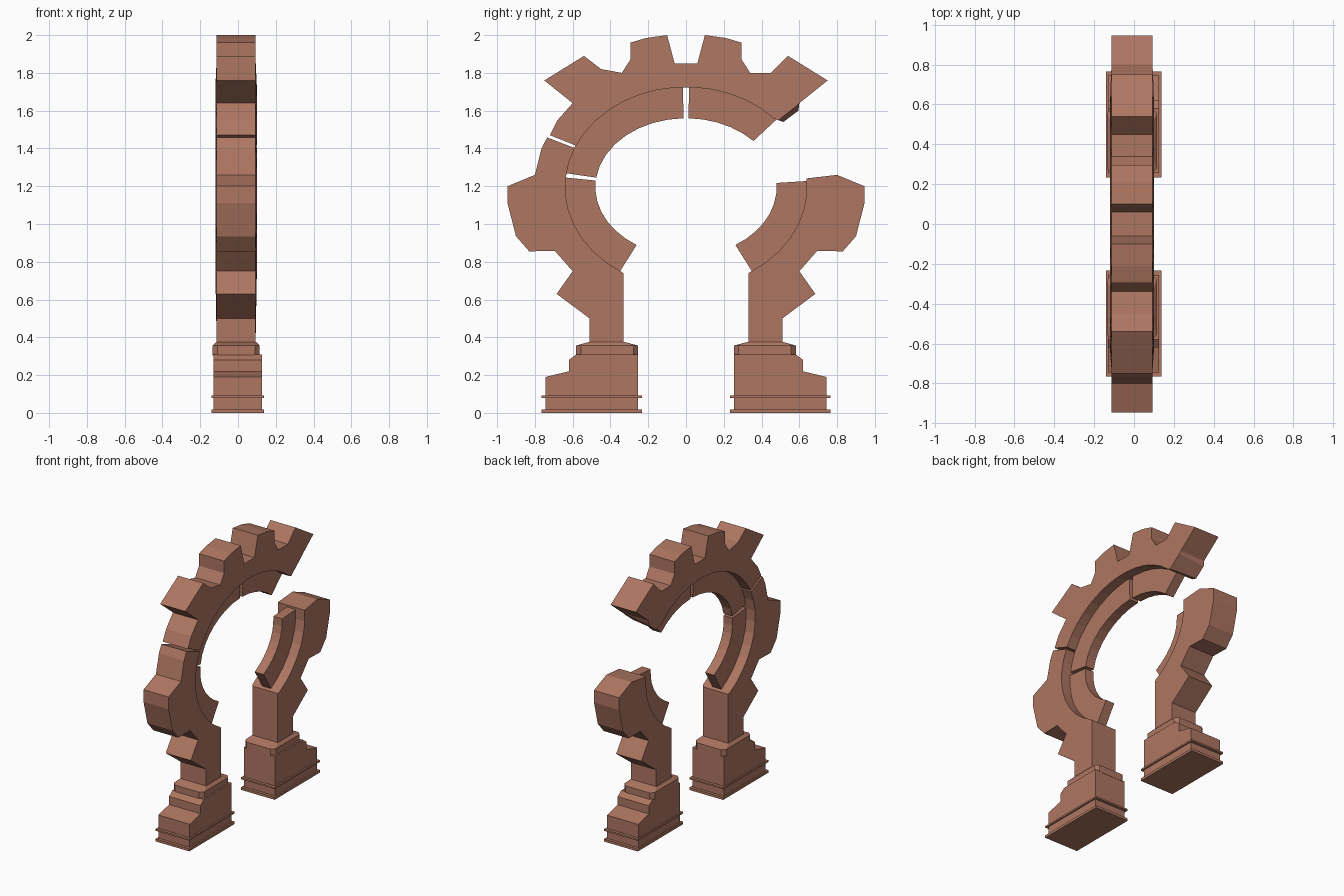
import bpy, bmesh
from math import sin, cos, radians

if "Cube" in bpy.data.objects:
    bpy.data.objects.remove(bpy.data.objects["Cube"])

STONE = bpy.data.materials.new("red_stone")
STONE.diffuse_color = (0.42, 0.18, 0.12, 1)
STONE.use_nodes = True
STONE.node_tree.nodes["Principled BSDF"].inputs["Base Color"].default_value = STONE.diffuse_color
CX = -0.01                      # middle of the arch thickness
CZ = 1.195                      # centre height of the oval opening


def loft(name, rings):
    """Join equal-length rings of 3D points and cap both ends."""
    bm = bmesh.new()
    rows = [[bm.verts.new(p) for p in ring] for ring in rings]
    n = len(rows[0])
    for a, b in zip(rows, rows[1:]):
        for i in range(n):
            j = (i + 1) % n
            bm.faces.new((a[i], a[j], b[j], b[i]))
    bm.faces.new(rows[0])
    bm.faces.new(rows[-1])
    bmesh.ops.recalc_face_normals(bm, faces=bm.faces)
    me = bpy.data.meshes.new(name)
    bm.to_mesh(me)
    bm.free()
    me.materials.append(STONE)
    ob = bpy.data.objects.new(name, me)
    bpy.context.collection.objects.link(ob)
    return ob


def oval(ry, rz, a, b, n):
    out = []
    for i in range(n + 1):
        t = radians(a + (b - a) * i / n)
        out.append((ry * cos(t), CZ + rz * sin(t)))
    return out


def arch_piece(name, outline, arc, outline_back=None):
    """Slab with a rim that is slightly thicker along the opening."""
    def side(pts, s):
        return ([(CX + s * 0.103, y, z) for y, z in pts]
                + [(CX + s * 0.110, y, z) for y, z in arc])
    loft(name, [side(outline, 1), side(outline_back or outline, -1)])


def box(name, x, y, z, hx, hy, hz):
    loft(name, [[(x + a * hx, y + b * hy, z + c * hz)
                 for a, b in ((-1, -1), (1, -1), (1, 1), (-1, 1))] for c in (-1, 1)])


# Toothed pillars: left one reaches higher, right one is broken off
pillar = [(-0.33, 0.74), (-0.33, 0.37), (-0.51, 0.37), (-0.51, 0.50), (-0.685, 0.63),
          (-0.60, 0.75), (-0.695, 0.858), (-0.83, 0.855), (-0.90, 0.935),
          (-0.945, 1.11), (-0.945, 1.20), (-0.80, 1.26)]
arch_piece("left_pillar", pillar + [(-0.765, 1.40), (-0.735, 1.458)],
           oval(0.64, 0.53, 157, 237.5, 9))
arch_piece("right_pillar", [(-y, z) for y, z in pillar],
           oval(0.64, 0.53, 5, -57.5, 7))

# Toothed top span with a slanted broken end
span = [(-0.72, 1.47), (-0.68, 1.55), (-0.60, 1.64), (-0.75, 1.76), (-0.54, 1.89),
        (-0.45, 1.82), (-0.34, 1.80), (-0.295, 1.87), (-0.295, 1.96), (-0.21, 1.985),
        (-0.10, 2.0), (-0.06, 1.85), (0.06, 1.85), (0.10, 2.0), (0.21, 1.985),
        (0.295, 1.96), (0.295, 1.87), (0.34, 1.80), (0.45, 1.80), (0.54, 1.89),
        (0.75, 1.76), (0.60, 1.64)]
arch_piece("top_span", span + [(0.585, 1.625), (0.49, 1.55)],
           oval(0.64, 0.53, 43.4, 155.5, 13),
           span + [(0.595, 1.60), (0.515, 1.54)])

# Thin inner ring in four pieces separated by cracks
for i, (a, b, n) in enumerate([(237, 174.5, 7), (172, 91.5, 8), (88.5, 42, 5), (3.5, -57, 7)]):
    section = oval(0.645, 0.535, a, b, n) + oval(0.48, 0.365, b, a, n)
    loft(f"inner_ring_{i + 1}", [[(CX + s * 0.036, y, z) for y, z in section] for s in (1, -1)])

# Stepped bases with trims and chamfered caps, one per side
base = [(0.255, 0), (0.745, 0), (0.745, 0.19), (0.62, 0.22), (0.62, 0.28),
        (0.58, 0.31), (0.255, 0.31)]
for side, s in (("left", -1), ("right", 1)):
    loft(side + "_base", [[(x, s * y, z) for y, z in base] for x in (-0.131, 0.126)])
    for label, z, h in (("foot", 0.009, 0.009), ("band", 0.085, 0.006)):
        box(f"{side}_{label}_trim", -0.002, s * 0.5, z, 0.139, 0.266, h)
    rings = []
    for z, y, hx, hy, c in ((0.305, 0.418, 0.125, 0.165, 0.026), (0.356, 0.418, 0.125, 0.165, 0.026),
                            (0.376, 0.42, 0.105, 0.093, 0.004)):
        corners = [(hx - c, hy), (hx, hy - c), (hx, c - hy), (hx - c, -hy),
                   (c - hx, -hy), (-hx, c - hy), (-hx, hy - c), (c - hx, hy)]
        rings.append([(CX + p, s * y + q, z) for p, q in corners])
    loft(side + "_cap", rings)
